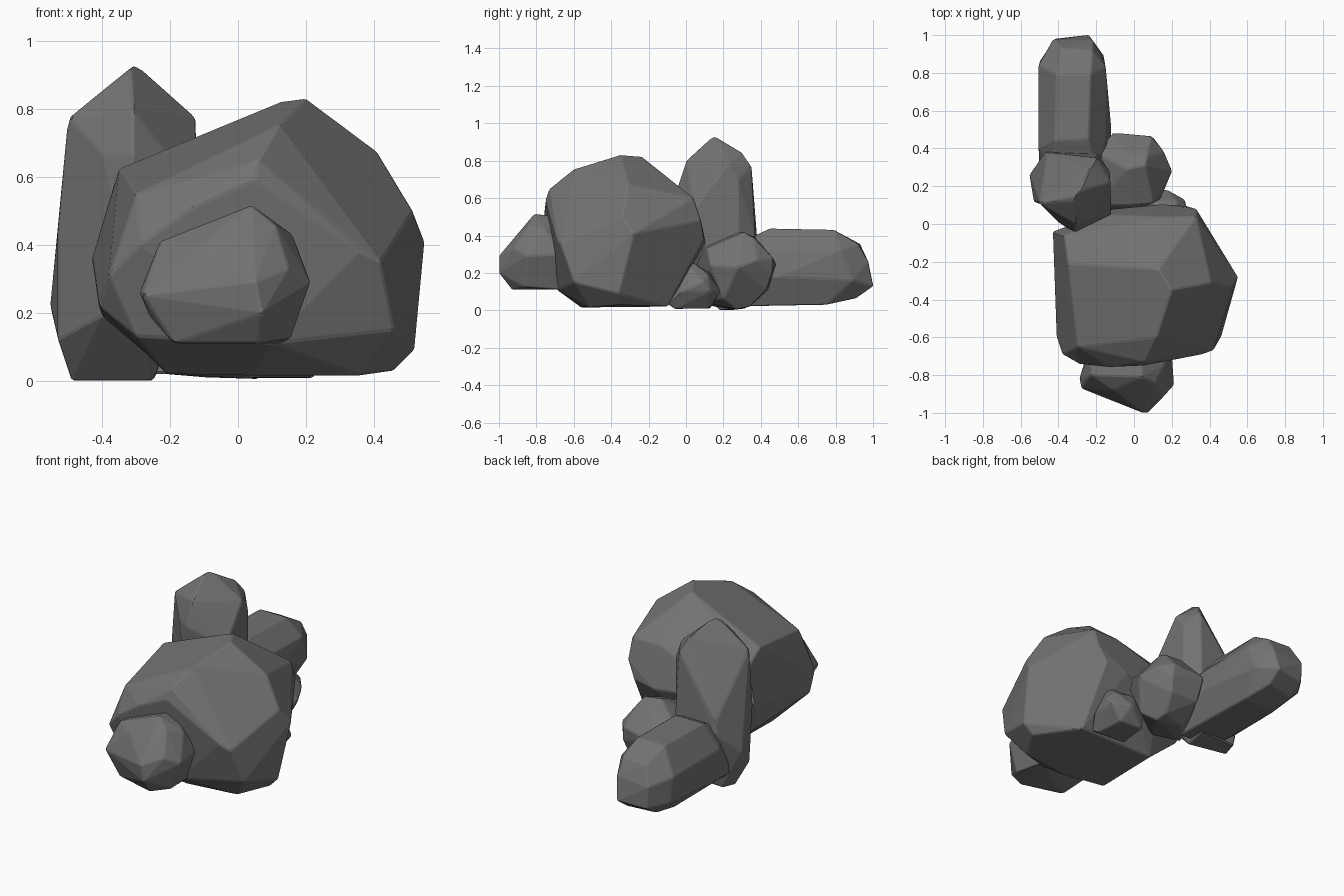
import bpy, bmesh, math

stone = bpy.data.materials.new("dark_stone")
stone.diffuse_color = (0.17, 0.17, 0.17, 1)


def rock(name, points, chip=0.006):
    """Faceted stone: hull of its corner points, flat facets, worn edges."""
    bm = bmesh.new()
    for p in points:
        bm.verts.new(p)
    res = bmesh.ops.convex_hull(bm, input=bm.verts)
    junk = {g for g in res["geom_interior"] + res["geom_unused"]
            if isinstance(g, bmesh.types.BMVert)}
    bmesh.ops.delete(bm, geom=list(junk), context='VERTS')
    bmesh.ops.dissolve_limit(bm, angle_limit=math.radians(7),
                             verts=bm.verts, edges=bm.edges)
    bmesh.ops.recalc_face_normals(bm, faces=bm.faces)
    me = bpy.data.meshes.new(name)
    bm.to_mesh(me)
    bm.free()
    me.materials.append(stone)
    ob = bpy.data.objects.new(name, me)
    bpy.context.collection.objects.link(ob)
    bev = ob.modifiers.new("worn_edges", 'BEVEL')
    bev.width = chip
    bev.segments = 1
    bev.limit_method = 'ANGLE'
    bev.angle_limit = math.radians(15)
    return ob


# Main boulder: peak and top ridge, front lip, flanks, base
rock("main_boulder", [
    (0.20, -0.35, 0.832), (0.13, -0.24, 0.823), (-0.18, -0.245, 0.70), (-0.35, -0.21, 0.625),
    (0.12, -0.60, 0.755), (0.06, -0.73, 0.65), (-0.30, -0.65, 0.55), (-0.22, -0.70, 0.53),
    (-0.38, -0.69, 0.31), (-0.29, -0.742, 0.40), (-0.13, -0.76, 0.51), (0.05, -0.75, 0.59),
    (0.36, -0.69, 0.38), (0.42, -0.67, 0.35), (0.46, -0.60, 0.15),
    (0.41, -0.31, 0.675), (0.515, -0.34, 0.50), (0.55, -0.28, 0.41), (0.53, -0.33, 0.20),
    (0.52, -0.36, 0.09), (0.46, -0.35, 0.03), (0.33, 0.04, 0.60), (0.33, 0.08, 0.48),
    (0.28, 0.095, 0.38), (0.14, 0.105, 0.36), (0.16, 0.04, 0.60), (-0.12, 0.08, 0.38),
    (-0.12, 0.05, 0.50), (-0.43, -0.04, 0.36), (-0.37, -0.06, 0.56), (-0.41, -0.60, 0.22),
    (-0.40, -0.10, 0.19), (-0.20, -0.10, 0.02), (-0.21, -0.52, 0.02), (-0.30, -0.66, 0.13),
    (0.10, -0.69, 0.11), (0.05, -0.56, 0.015), (0.36, -0.52, 0.015), (0.30, -0.10, 0.02)])

# Stone resting against the front
rock("front_stone", [
    (-0.29, -0.82, 0.26), (-0.28, -0.87, 0.25), (-0.23, -0.80, 0.41), (-0.11, -0.88, 0.40),
    (-0.10, -0.78, 0.45), (0.04, -0.81, 0.517), (0.04, -0.66, 0.50), (0.11, -0.84, 0.46),
    (0.16, -0.75, 0.43), (0.05, -1.001, 0.29), (0.07, -1.001, 0.20), (0.15, -0.92, 0.33),
    (0.213, -0.85, 0.29), (0.20, -0.66, 0.30), (0.155, -0.86, 0.125), (0.13, -0.66, 0.11),
    (0.06, -0.93, 0.11), (-0.19, -0.86, 0.11), (-0.26, -0.82, 0.19), (-0.24, -0.66, 0.17),
    (-0.22, -0.66, 0.40)])

# Tall stone at the back left: sloped back shoulder, foot undercut at the front
rock("upright_stone", [
    (-0.31, 0.15, 0.928), (-0.29, 0.17, 0.922), (-0.23, 0.30, 0.845), (-0.32, 0.12, 0.91),
    (-0.50, 0.11, 0.775), (-0.40, 0.01, 0.67), (-0.31, -0.043, 0.67), (-0.31, 0.00, 0.80),
    (-0.12, 0.05, 0.55), (-0.125, 0.22, 0.775), (-0.13, 0.28, 0.70), (-0.20, 0.35, 0.77),
    (-0.46, 0.375, 0.42), (-0.19, 0.37, 0.40), (-0.47, 0.383, 0.35), (-0.553, 0.26, 0.22),
    (-0.53, 0.12, 0.45), (-0.53, 0.15, 0.12), (-0.49, 0.23, 0.0), (-0.47, 0.32, 0.01),
    (-0.25, 0.18, 0.0), (-0.24, 0.32, 0.02), (-0.40, 0.03, 0.19), (-0.27, 0.03, 0.15),
    (-0.34, -0.03, 0.40), (-0.13, 0.06, 0.35), (-0.13, 0.28, 0.30)])

# Long stone lying behind, running in under the tall one
rock("lying_stone", [
    (-0.505, 0.40, 0.28), (-0.505, 0.84, 0.28), (-0.42, 0.44, 0.43), (-0.41, 0.79, 0.43),
    (-0.24, 0.45, 0.437), (-0.23, 0.79, 0.43), (-0.15, 0.45, 0.33), (-0.15, 0.83, 0.32),
    (-0.38, 0.93, 0.355), (-0.22, 0.92, 0.355), (-0.43, 0.975, 0.25), (-0.22, 0.975, 0.26),
    (-0.24, 1.001, 0.13), (-0.42, 0.98, 0.12), (-0.16, 0.89, 0.16), (-0.12, 0.50, 0.18),
    (-0.50, 0.86, 0.13), (-0.50, 0.26, 0.10), (-0.24, 0.91, 0.065), (-0.42, 0.88, 0.06),
    (-0.20, 0.75, 0.03), (-0.42, 0.72, 0.03), (-0.17, 0.20, 0.02), (-0.40, 0.22, 0.02),
    (-0.42, 0.28, 0.36), (-0.20, 0.28, 0.36), (-0.12, 0.25, 0.16)])

# Medium stone in the gap behind the boulder
rock("middle_stone", [
    (-0.04, 0.29, 0.422), (0.06, 0.31, 0.417), (-0.04, 0.37, 0.39), (0.07, 0.36, 0.39),
    (-0.02, 0.10, 0.34), (0.10, 0.11, 0.33), (0.14, 0.13, 0.24), (0.203, 0.28, 0.23),
    (0.16, 0.38, 0.27), (0.09, 0.465, 0.28), (0.10, 0.46, 0.20), (-0.11, 0.483, 0.25),
    (-0.20, 0.38, 0.32), (-0.20, 0.10, 0.28), (-0.10, 0.44, 0.11), (0.08, 0.43, 0.11),
    (0.05, 0.34, 0.02), (0.06, 0.27, 0.005), (-0.10, 0.30, 0.01), (0.12, 0.20, 0.06),
    (-0.22, 0.15, 0.02), (-0.08, 0.06, 0.05), (-0.04, 0.06, 0.25)])

# Small stone tucked under the boulder
rock("small_stone", [
    (0.12, 0.00, 0.245), (0.22, 0.01, 0.245), (0.20, 0.04, 0.255), (0.23, 0.12, 0.19),
    (0.10, 0.13, 0.20), (0.28, 0.09, 0.15), (0.27, 0.13, 0.10), (0.17, 0.185, 0.10),
    (0.05, 0.15, 0.12), (0.27, -0.03, 0.10), (0.23, -0.10, 0.035), (0.08, -0.09, 0.04),
    (0.22, -0.06, 0.008), (0.03, -0.05, 0.008), (0.20, 0.12, 0.01), (0.05, 0.13, 0.01)])
